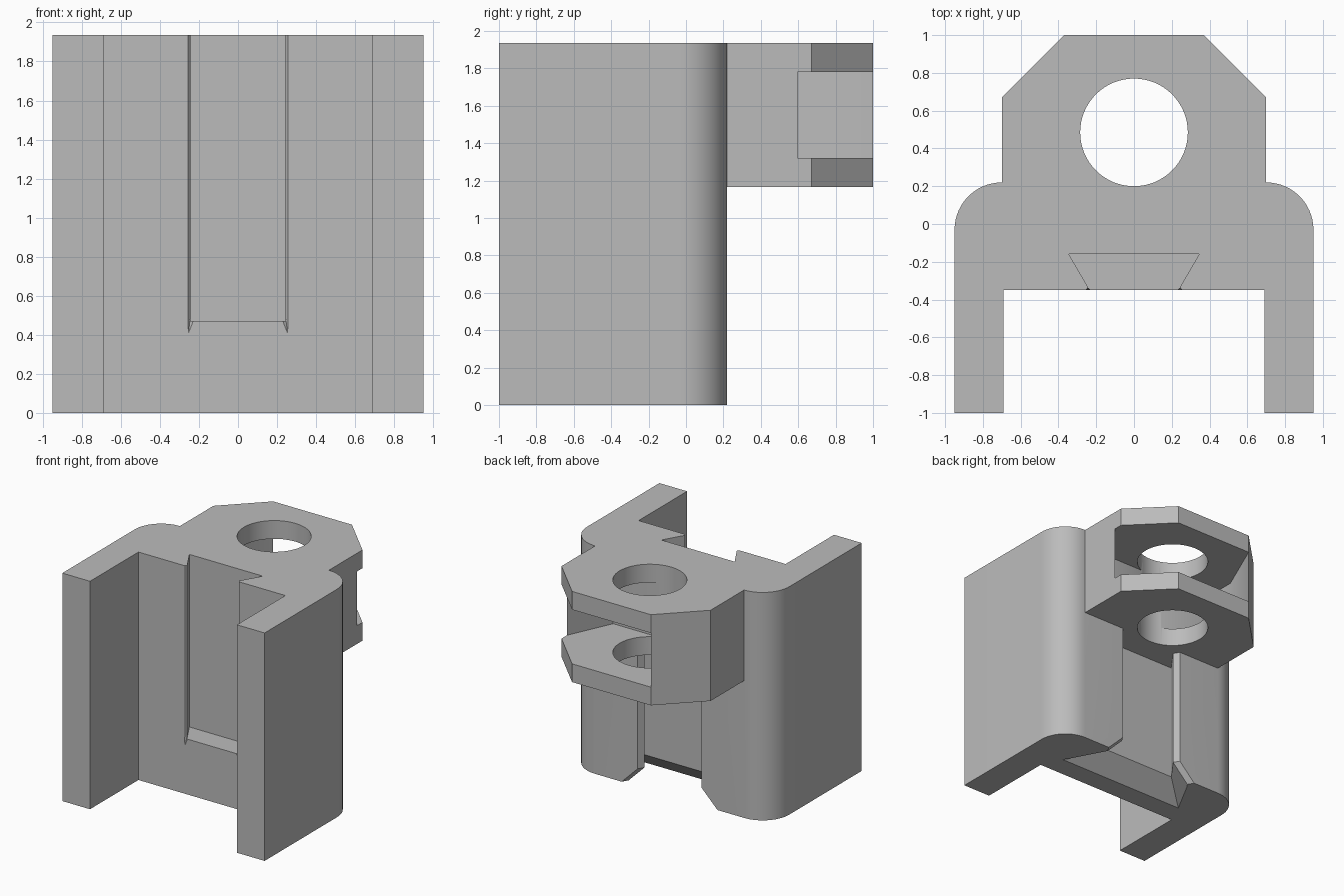
import bpy, bmesh, math

if "Cube" in bpy.data.objects:
    bpy.data.objects.remove(bpy.data.objects["Cube"], do_unlink=True)

HEIGHT, LUG_BOTTOM, BACK = 1.935, 1.165, 0.22

grey = bpy.data.materials.new("plain grey")
grey.use_nodes = True
grey.diffuse_color = (0.5, 0.5, 0.5, 1)
grey.node_tree.nodes["Principled BSDF"].inputs["Base Color"].default_value = (0.5, 0.5, 0.5, 1)


def loft(name, levels):
    """Solid through stacked outlines, given as (z, [(x, y), ...])."""
    bm = bmesh.new()
    rings = [[bm.verts.new((x, y, z)) for x, y in outline] for z, outline in levels]
    count = len(rings[0])
    for low, high in zip(rings, rings[1:]):
        for i in range(count):
            j = (i + 1) % count
            bm.faces.new((low[i], low[j], high[j], high[i]))
    bm.faces.new(rings[0][::-1])
    bm.faces.new(rings[-1])
    bmesh.ops.recalc_face_normals(bm, faces=bm.faces)
    mesh = bpy.data.meshes.new(name)
    bm.to_mesh(mesh)
    bm.free()
    obj = bpy.data.objects.new(name, mesh)
    bpy.context.collection.objects.link(obj)
    mesh.materials.append(grey)
    return obj


def mirrored(half):
    """Close a right-hand half outline with its reflection."""
    return half + [(-x, y) for x, y in reversed(half)]


def prism(name, outline, bottom, top):
    return loft(name, [(bottom, outline), (top, outline)])


def cut(target, cutter):
    mod = target.modifiers.new(cutter.name, 'BOOLEAN')
    mod.object, mod.operation, mod.solver = cutter, 'DIFFERENCE', 'EXACT'
    bpy.context.view_layer.objects.active = target
    bpy.ops.object.modifier_apply(modifier=mod.name)
    bpy.data.objects.remove(cutter, do_unlink=True)


# Channel with rounded back corners and the lug, as one plan outline
corner = [(0.70 + 0.25 * math.cos(math.radians(a)), -0.03 + 0.25 * math.sin(math.radians(a)))
          for a in range(0, 91, 6)]
plan = mirrored([(0.69, -0.35), (0.69, -1), (0.95, -1)] + corner + [(0.70, 0.67), (0.37, 1)])
bracket = prism("bracket_body", plan, 0, HEIGHT)

# Clear the space under the lug
cut(bracket, prism("under_lug", mirrored([(1.1, BACK), (1.1, 1.1)]), -0.1, LUG_BOTTOM))


# Back dovetail slot with a flared lead-in at the bottom
def back_slot(grow):
    return mirrored([(0.41 + grow * 1.33, -0.02 - grow), (0.27 + grow, 0.17),
                     (0.30 + grow, BACK), (0.33 + grow, 0.27)])


cut(bracket, loft("back_slot", [(-0.03, back_slot(0.18)), (0.15, back_slot(0)),
                                (LUG_BOTTOM, back_slot(0))]))

# Front dovetail groove with a relieved mouth
groove = mirrored([(0.345, -0.16), (0.243, -0.335), (0.255, -0.35), (0.27, -0.37)])
cut(bracket, prism("front_groove", groove, 0.47, HEIGHT + 0.1))
for side in (-1, 1):
    tip = [(side * x, y) for x, y in ((0.20, -0.37), (0.245, -0.335), (0.257, -0.35), (0.257, -0.37))]
    point = [(side * (0.255 + 0.02 * (x - 0.255)), -0.352 + 0.02 * (y + 0.352))
             for x, y in ((0.20, -0.37), (0.245, -0.335), (0.257, -0.35), (0.257, -0.37))]
    cut(bracket, loft("groove_relief", [(0.40, point), (0.48, tip)]))

# Skewed slot that splits the lug into two plates
fork = [(0.53, BACK), (0.70, 0.595), (0.80, 0.815), (0.80, 1.1), (-0.33, 1.1),
        (-0.37, 1.0), (-0.58, 0.52), (-0.58, BACK)]
cut(bracket, prism("fork_slot", fork, 1.32, 1.78))

# Pin hole through both plates
hole = [(0.285 * math.cos(math.tau * i / 64), 0.485 + 0.285 * math.sin(math.tau * i / 64))
        for i in range(64)]
cut(bracket, prism("pin_hole", hole, 1.0, HEIGHT + 0.1))

bpy.ops.object.select_all(action='DESELECT')
bracket.select_set(True)
bpy.context.view_layer.objects.active = bracket
bpy.ops.object.shade_smooth_by_angle(angle=math.radians(25))
